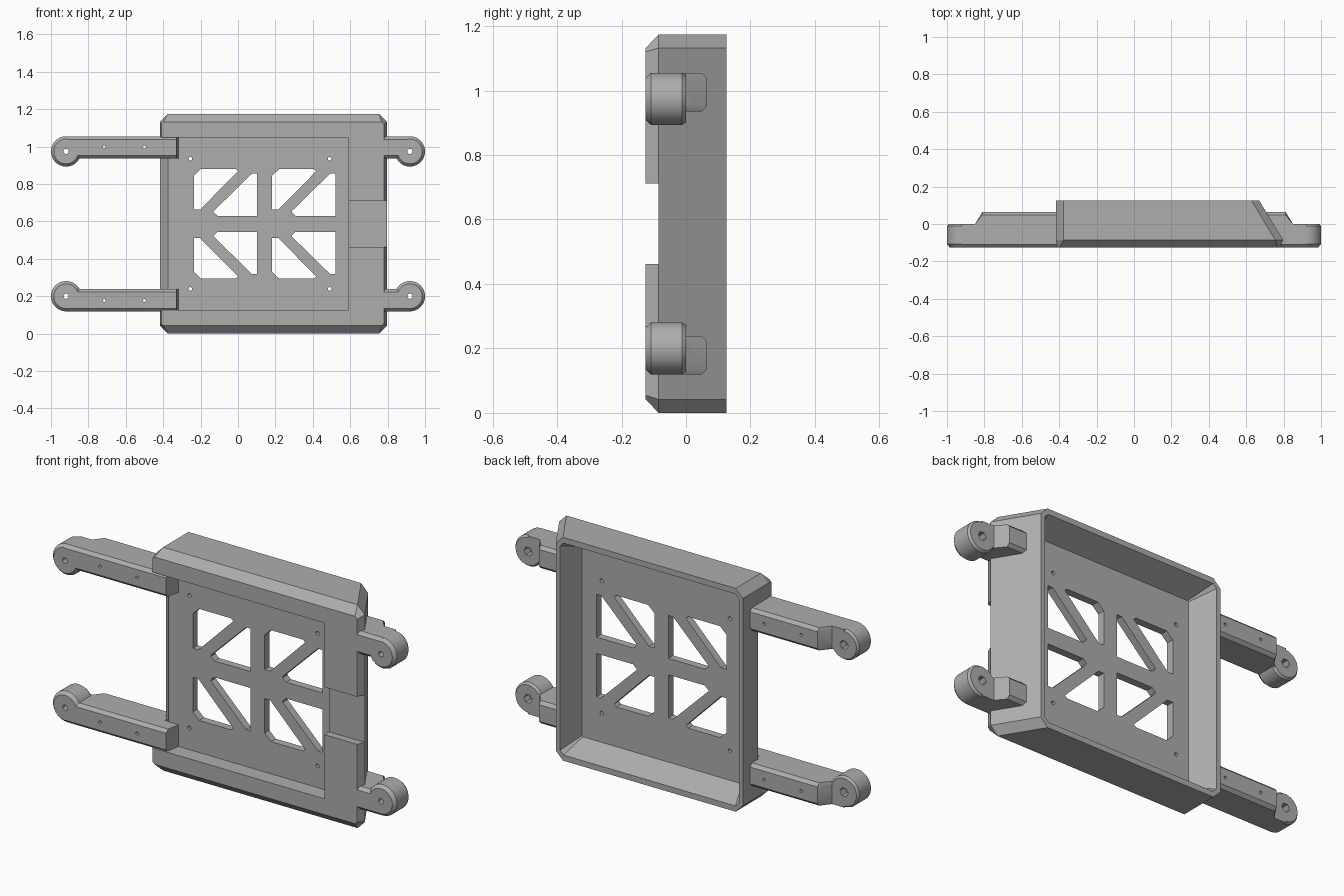
import bpy, bmesh, math
from mathutils import Matrix, Vector

cube = bpy.data.objects.get("Cube")
if cube:
    bpy.data.objects.remove(cube)

MID = 0.587                                   # height of the mirror plane
grey = bpy.data.materials.new("plain_grey")
grey.use_nodes = True
grey.diffuse_color = (0.42, 0.42, 0.42, 1)
grey.node_tree.nodes["Principled BSDF"].inputs["Base Color"].default_value = (0.42, 0.42, 0.42, 1)


def loft(name, rings):
    """Closed solid through rings with equal numbers of points."""
    bm = bmesh.new()
    loops = [[bm.verts.new(p) for p in ring] for ring in rings]
    for a, b in zip(loops, loops[1:]):
        for i in range(len(a)):
            j = (i + 1) % len(a)
            bm.faces.new((a[i], a[j], b[j], b[i]))
    bm.faces.new(loops[0])
    bm.faces.new(loops[-1])
    bmesh.ops.recalc_face_normals(bm, faces=bm.faces)
    mesh = bpy.data.meshes.new(name)
    bm.to_mesh(mesh)
    bm.free()
    mesh.materials.append(grey)
    ob = bpy.data.objects.new(name, mesh)
    bpy.context.collection.objects.link(ob)
    return ob


def octagon(x0, x1, z0, z1, y, c):
    """Rectangle in the xz plane with cut corners."""
    return [(x, y, z) for x, z in ((x0 + c, z0), (x1 - c, z0), (x1, z0 + c), (x1, z1 - c),
                                   (x1 - c, z1), (x0 + c, z1), (x0, z1 - c), (x0, z0 + c))]


def box(name, x0, x1, y0, y1, z0, z1):
    return loft(name, [[(x0, y, z0), (x1, y, z0), (x1, y, z1), (x0, y, z1)] for y in (y0, y1)])


def lathe(name, x, z, stations, n=32):
    """Round solid along y from (radius, y) stations."""
    return loft(name, [[(x + r * math.cos(i * math.tau / n), y, z + r * math.sin(i * math.tau / n))
                        for i in range(n)] for r, y in stations])


def combine(ob, tools, operation):
    """Apply booleans to ob and remove the tools."""
    for t in tools:
        m = ob.modifiers.new("bool", "BOOLEAN")
        m.operation, m.solver, m.object = operation, "EXACT", t
    dg = bpy.context.evaluated_depsgraph_get()
    mesh = bpy.data.meshes.new_from_object(ob.evaluated_get(dg))
    ob.modifiers.clear()
    ob.data = mesh
    for t in tools:
        bpy.data.objects.remove(t)


def mirrored(ob, name):
    """Copy of ob reflected in the middle height."""
    copy = ob.copy()
    copy.data = ob.data.copy()
    copy.name = name
    copy.data.transform(Matrix.Translation((0, 0, 2 * MID)) @ Matrix.Scale(-1, 4, Vector((0, 0, 1))))
    copy.data.flip_normals()
    bpy.context.collection.objects.link(copy)
    return copy


def smooth(ob):
    bpy.ops.object.select_all(action="DESELECT")
    ob.select_set(True)
    bpy.context.view_layer.objects.active = ob
    bpy.ops.object.shade_smooth_by_angle(angle=math.radians(25))


# Tray body with a slanted left wall and bevelled front edge
TOP = 2 * MID
tray = loft("tray", [octagon(-0.41, 0.78, 0.042, TOP - 0.042, -0.125, 0.012),
                     octagon(-0.418, 0.797, 0.0, TOP, -0.085, 0.042),
                     octagon(-0.418, 0.67, 0.0, TOP, 0.125, 0.042)])

# Rear cavity, front recess open to the side, and side notch
cavity = loft("cavity", [octagon(-0.33, 0.605, 0.085, TOP - 0.085, 0.0, 0.005),
                         octagon(-0.395, 0.645, 0.03, TOP - 0.03, 0.125, 0.02),
                         octagon(-0.395, 0.645, 0.03, TOP - 0.03, 0.2, 0.02)])
profile = ((0.59, -0.2), (0.59, -0.04), (-0.375, -0.04), (-0.42, 0.0), (-0.5, 0.0), (-0.5, -0.2))
recess = loft("recess", [[(x, y, z) for x, y in profile] for z in (0.125, TOP - 0.125)])
notch = box("notch", 0.55, 0.9, -0.2, -0.085, 0.462, 0.712)
combine(tray, [cavity, recess, notch], "DIFFERENCE")

# Plate windows with diagonal struts, and screw holes
upper = ((-0.235, 0.845), (-0.198, 0.88), (-0.012, 0.88), (0.0, 0.868), (-0.203, 0.663), (-0.235, 0.663))
lower = ((-0.13, 0.648), (-0.11, 0.63), (0.102, 0.63), (0.102, 0.856), (0.075, 0.856), (-0.13, 0.655))
cutters = []
for shape in (upper, lower):
    for shift in (0, 0.418):
        w = loft("window", [[(x + shift, y, z) for x, z in shape] for y in (-0.1, 0.05)])
        cutters += [w, mirrored(w, "window")]
for x in (-0.255, 0.49):
    h = lathe("hole", x, 0.935, [(0.01, -0.1), (0.01, 0.05)], 16)
    cutters += [h, mirrored(h, "hole")]
combine(tray, cutters, "DIFFERENCE")


def arm(name, profile, ear_x, holes):
    """Chamfered bar with a round drilled ear."""
    c, z0, z1 = 0.016, 0.935, 1.055
    clamp = lambda y, d: max(-0.125 + d, min(0.065 - d, y))
    bar = loft(name, [[(x, clamp(y, d), z) for x, y in profile]
                      for z, d in ((z0, c), (z0 + c, 0), (z1 - c, 0), (z1, c))])
    ear = lathe("ear", ear_x, 0.974, [(0.066, -0.125), (0.081, -0.108), (0.081, -0.012), (0.072, 0.0)], 48)
    combine(bar, [ear], "UNION")
    drills = [lathe("drill", ear_x, 0.974, [(0.014, -0.2), (0.014, 0.1)], 20),
              lathe("counterbore", ear_x, 0.974, [(0.024, -0.04), (0.024, 0.1)], 6)]
    drills += [lathe("drill", x, 0.997, [(0.008, -0.2), (0.008, 0.1)], 16) for x in holes]
    combine(bar, drills, "DIFFERENCE")
    return bar


# Long arms on the right, short lugs on the left
long_profile = ((-0.92, -0.125), (-0.33, -0.125), (-0.318, -0.035), (-0.4, -0.035), (-0.4, 0.065),
                (-0.81, 0.065), (-0.85, 0.0), (-0.92, 0.0))
short_profile = ((0.92, -0.125), (0.92, 0.0), (0.85, 0.0), (0.81, 0.065), (0.69, 0.065), (0.76, -0.125))
upper_arm = arm("upper_long_arm", long_profile, -0.919, (-0.715, -0.5))
upper_lug = arm("upper_short_lug", short_profile, 0.919, ())
parts = [upper_arm, upper_lug, mirrored(upper_arm, "lower_long_arm"), mirrored(upper_lug, "lower_short_lug")]
for part in parts:
    smooth(part)
